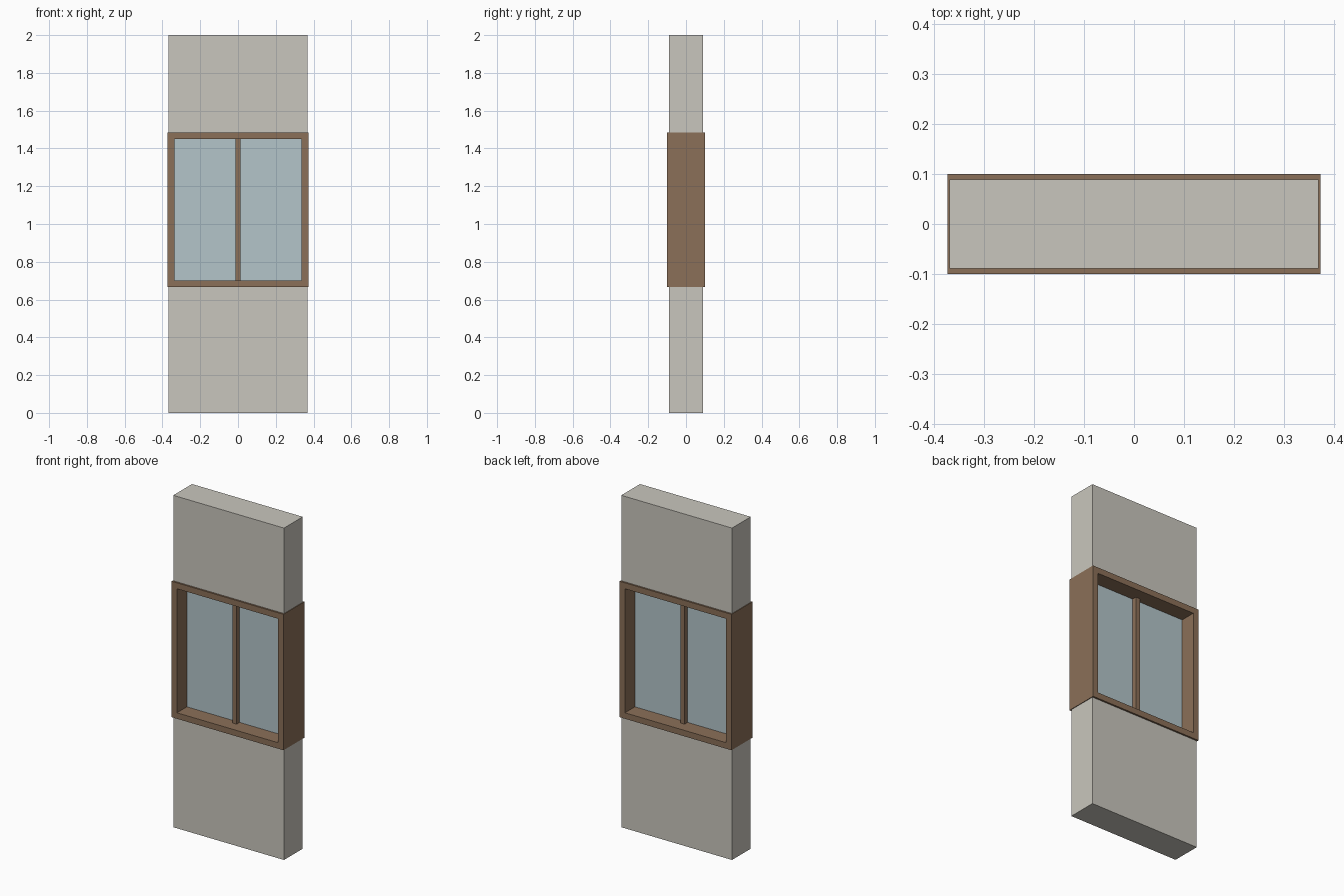
import bpy
import bmesh

if "Cube" in bpy.data.objects:
    bpy.data.objects.remove(bpy.data.objects["Cube"], do_unlink=True)


def make_material(name, rgb):
    mat = bpy.data.materials.new(name)
    mat.use_nodes = True
    color = (*rgb, 1.0)
    mat.diffuse_color = color
    mat.node_tree.nodes["Principled BSDF"].inputs["Base Color"].default_value = color
    return mat


plaster = make_material("warm grey plaster", (0.584, 0.565, 0.509))
wood = make_material("brown wood", (0.258, 0.162, 0.098))
glass = make_material("pale blue glass", (0.456, 0.558, 0.591))


def finish(name, bm, mat):
    bmesh.ops.recalc_face_normals(bm, faces=bm.faces)
    mesh = bpy.data.meshes.new(name)
    bm.to_mesh(mesh)
    bm.free()
    mesh.materials.append(mat)
    obj = bpy.data.objects.new(name, mesh)
    bpy.context.collection.objects.link(obj)
    return obj


def box(name, x0, x1, half_depth, z0, z1, mat):
    """Box centred on y = 0, given by its x and z extents."""
    bm = bmesh.new()
    bmesh.ops.create_cube(bm, size=1.0)
    for v in bm.verts:
        v.co.x = x1 if v.co.x > 0 else x0
        v.co.y = half_depth if v.co.y > 0 else -half_depth
        v.co.z = z1 if v.co.z > 0 else z0
    return finish(name, bm, mat)


def ring(name, half_width, half_depth, z0, z1, border, mat):
    """Rectangular frame, open through its depth."""
    bm = bmesh.new()

    def loop(inset, y):
        w = half_width - inset
        a, b = z0 + inset, z1 - inset
        return [bm.verts.new((x, y, z)) for x, z in ((-w, a), (w, a), (w, b), (-w, b))]

    loops = [loop(0, -half_depth), loop(border, -half_depth),
             loop(border, half_depth), loop(0, half_depth)]
    for i, a in enumerate(loops):
        b = loops[(i + 1) % 4]
        for j in range(4):
            k = (j + 1) % 4
            bm.faces.new((a[j], a[k], b[k], b[j]))
    return finish(name, bm, mat)


# Overall measures
wall_w, wall_d, height = 0.369, 0.089, 2.0
frame_w, frame_d, border = 0.373, 0.0995, 0.036
sill, head = 0.666, 1.485
mullion_w, mullion_d = 0.014, 0.033
pane_w, pane_d = frame_w - border, 0.005

# Wall below and above the window
box("lower_wall", -wall_w, wall_w, wall_d, 0, sill, plaster)
box("upper_wall", -wall_w, wall_w, wall_d, head, height, plaster)

# Window frame and centre mullion
ring("window_frame", frame_w, frame_d, sill, head, border, wood)
box("mullion", -mullion_w, mullion_w, mullion_d, sill + border, head - border, wood)

# Glass panes on both sides of the mullion
for name, x0, x1 in (("right_pane", -pane_w, -mullion_w), ("left_pane", mullion_w, pane_w)):
    box(name, x0, x1, pane_d, sill + border, head - border, glass)
